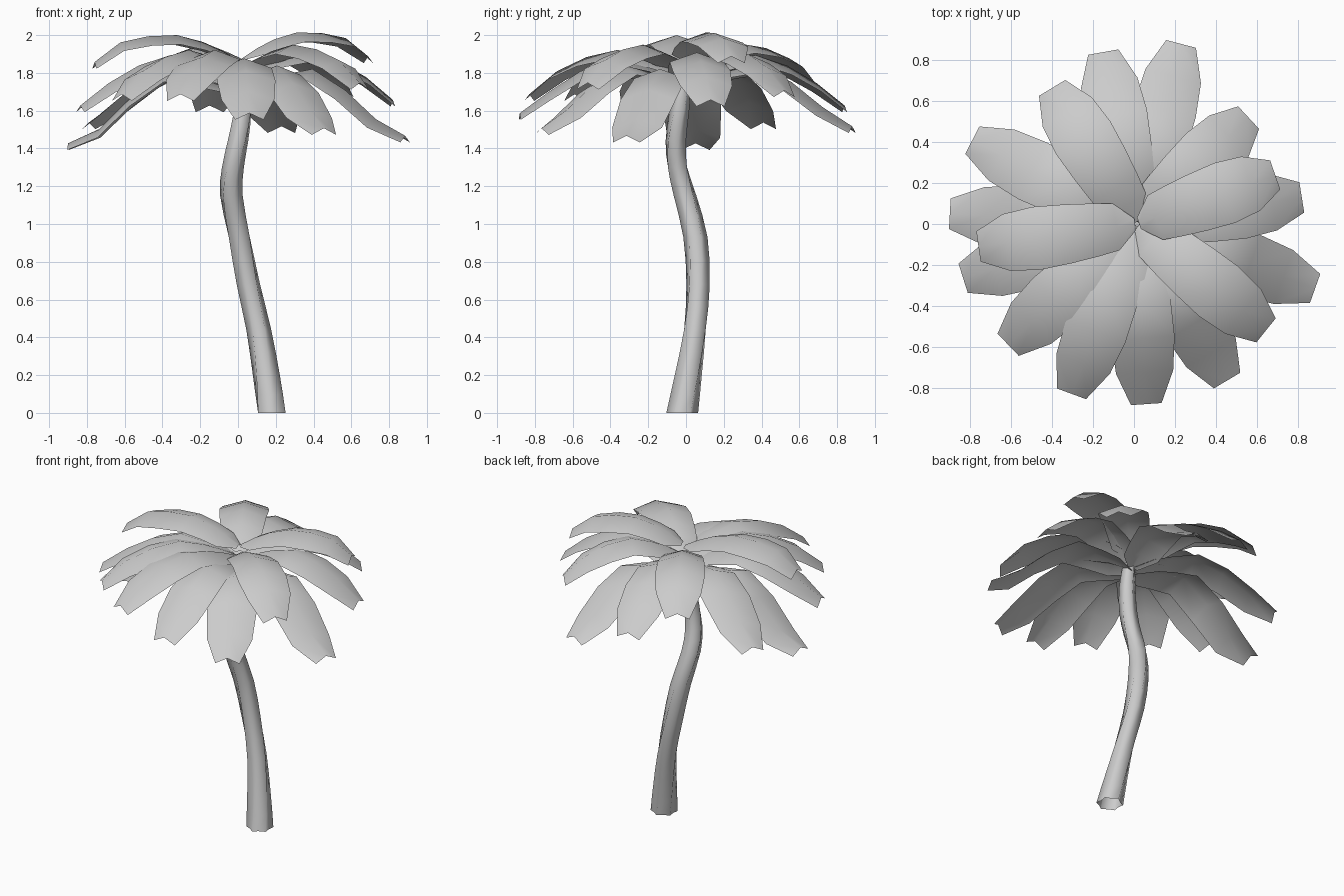
import bpy, bmesh, math
from mathutils import Vector

if "Cube" in bpy.data.objects:
    bpy.data.objects.remove(bpy.data.objects["Cube"])

grey = bpy.data.materials.new("plain_grey")
grey.diffuse_color = (0.6, 0.6, 0.6, 1)
grey.use_nodes = True
grey.node_tree.nodes["Principled BSDF"].inputs["Base Color"].default_value = grey.diffuse_color


def finish(bm, name, angle):
    me = bpy.data.meshes.new(name)
    bm.to_mesh(me)
    bm.free()
    me.materials.append(grey)
    ob = bpy.data.objects.new(name, me)
    bpy.context.collection.objects.link(ob)
    bpy.ops.object.select_all(action='DESELECT')
    ob.select_set(True)
    bpy.context.view_layer.objects.active = ob
    bpy.ops.object.shade_smooth_by_angle(angle=math.radians(angle))
    return ob


def smooth_path(points, steps):
    """Catmull-Rom interpolation through the points."""
    pts = [Vector(p) for p in points]
    pts = [2 * pts[0] - pts[1]] + pts + [2 * pts[-1] - pts[-2]]
    out = []
    for a, b, c, d in zip(pts, pts[1:], pts[2:], pts[3:]):
        for s in range(steps):
            t = s / steps
            out.append(.5 * (2 * b + (c - a) * t + (2 * a - 5 * b + 4 * c - d) * t * t
                             + (3 * b - a - 3 * c + d) * t ** 3))
    return out + [pts[-2]]


# Trunk: twisted, lobed section swept along a bent path (x, y, z, radius), open below
PATH = [(.179, -.02, 0, .084), (.15, .012, .2, .074), (.11, .047, .44, .066),
        (.055, .064, .68, .064), (.007, .05, .93, .064), (-.035, -.005, 1.15, .062),
        (-.027, -.045, 1.3, .058), (0, -.054, 1.44, .056), (.025, -.035, 1.6, .052),
        (.03, -.01, 1.76, .04)]
SIDES = 12
bm = bmesh.new()
rings = []
for i, (x, y, z, r) in enumerate(smooth_path(PATH, 2)):
    ring = []
    for k in range(SIDES):
        a = math.tau * k / SIDES + i * 0.13
        rr = r * (1.0 if k % 2 else 0.8)
        ring.append(bm.verts.new((x + rr * math.cos(a), y + rr * math.sin(a), z)))
    rings.append(ring)
for lo, hi in zip(rings, rings[1:]):
    for k in range(SIDES):
        n = (k + 1) % SIDES
        bm.faces.new((lo[k], lo[n], hi[n], hi[k]))
bm.faces.new(rings[-1])
finish(bm, "trunk", 80)

# Fronds: tip position (x, y, z) for each, counter-clockwise from the back right
TIPS = [(.23, .88, 1.51), (-.15, .84, 1.62), (-.40, .665, 1.75), (-.79, .41, 1.53),
        (-.90, .05, 1.42), (-.76, -.11, 1.85), (-.835, -.265, 1.62), (-.615, -.59, 1.68),
        (-.305, -.83, 1.68), (.06, -.88, 1.58), (.455, -.765, 1.50), (.645, -.52, 1.74),
        (.885, -.315, 1.46), (.82, .13, 1.65), (.69, .24, 1.88), (.56, .52, 1.70)]


def frond(i, tip):
    tx, ty, tz = tip
    d = Vector((tx, ty, 0)).normalized()
    side = Vector((-d.y, d.x, 0))
    root = Vector((.015, 0, 0)) + d * .01
    end = Vector((tx, ty, 0))
    root_z = 1.865 - .4 * (1.85 - tz)
    peak = 1.99 - .46 * (1.85 - tz)
    # fraction along, half width, height blend towards the arch, ridge height;
    # the higher fronds stay level for longer before they droop
    stations = [(0, .03, .0, .01), (.12, .115, .38, .035), (.25, .13, .72, .045),
                (.43, .145, 1.0, .05), (.63, .155, .78 + .7 * (tz - 1.6), .05),
                (.82, .14, .42 + 1.25 * (tz - 1.6), .045), (1, .075, .0, .035)]
    bm = bmesh.new()
    rows = []
    for t, w, h, ridge in stations:
        p = root.lerp(end, t)
        base = root_z if t < .43 else tz
        p.z = base + (peak - base) * h
        drop = Vector((0, 0, ridge))
        rows.append([bm.verts.new(q) for q in
                     (p - side * w - drop * .8, p + drop * .2, p + side * w - drop * .8)])
    for a, b in zip(rows, rows[1:]):
        for k in range(2):
            bm.faces.new((a[k], b[k], b[k + 1], a[k + 1]))
    finish(bm, f"frond_{i + 1}", 80)


for i, tip in enumerate(TIPS):
    frond(i, tip)
